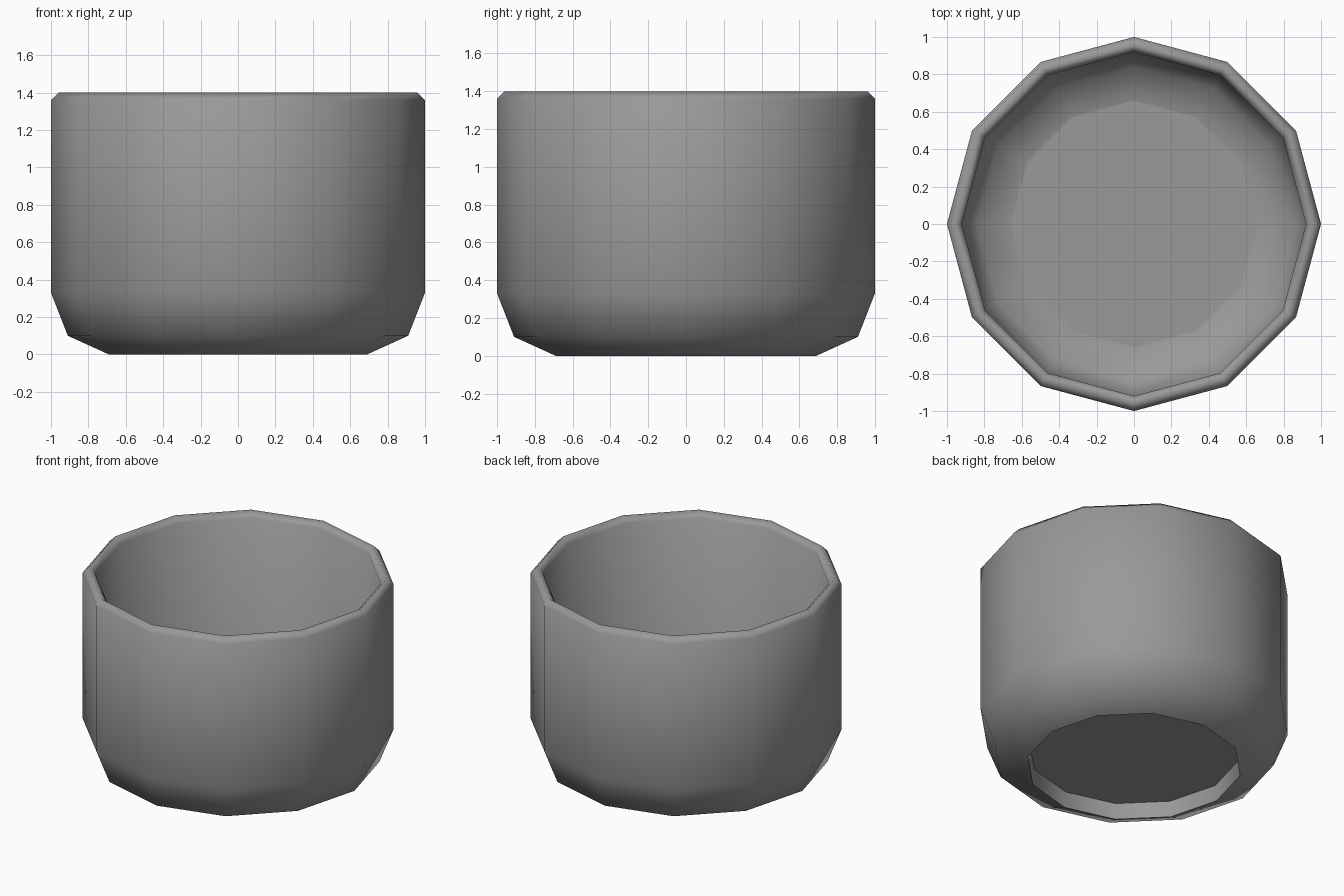
import bpy
import bmesh
from math import cos, sin, pi

cube = bpy.data.objects.get("Cube")
if cube:
    bpy.data.objects.remove(cube, do_unlink=True)

SIDES = 12

# Single grey material
grey = bpy.data.materials.new("plain grey")
grey.use_nodes = True
grey.diffuse_color = (0.32, 0.32, 0.32, 1)
grey.node_tree.nodes["Principled BSDF"].inputs["Base Color"].default_value = (0.32, 0.32, 0.32, 1)

# Radius and height, from the recessed underside, up the outside, over the rim, down to the floor
profile = [
    (0.68, 0.11), (0.69, 0.0),
    (0.91, 0.10), (1.0, 0.33), (1.0, 1.36),
    (0.96, 1.40), (0.92, 1.36),
    (0.92, 0.35), (0.84, 0.20), (0.66, 0.16),
]

bm = bmesh.new()
rings = [[bm.verts.new((r * cos(2 * pi * i / SIDES), r * sin(2 * pi * i / SIDES), z))
          for i in range(SIDES)] for r, z in profile]

# Smooth walls between neighbouring rings
for low, high in zip(rings, rings[1:]):
    for i in range(SIDES):
        j = (i + 1) % SIDES
        bm.faces.new((low[i], low[j], high[j], high[i])).smooth = True

# Flat underside and inner floor
bm.faces.new(rings[0][::-1]).smooth = False
bm.faces.new(rings[-1]).smooth = False

# Crisp edge around the foot
for i in range(SIDES):
    bm.edges.get((rings[1][i], rings[1][(i + 1) % SIDES])).smooth = False

bmesh.ops.recalc_face_normals(bm, faces=bm.faces)
mesh = bpy.data.meshes.new("cup_body")
bm.to_mesh(mesh)
bm.free()
mesh.materials.append(grey)
cup = bpy.data.objects.new("cup_body", mesh)
bpy.context.collection.objects.link(cup)
